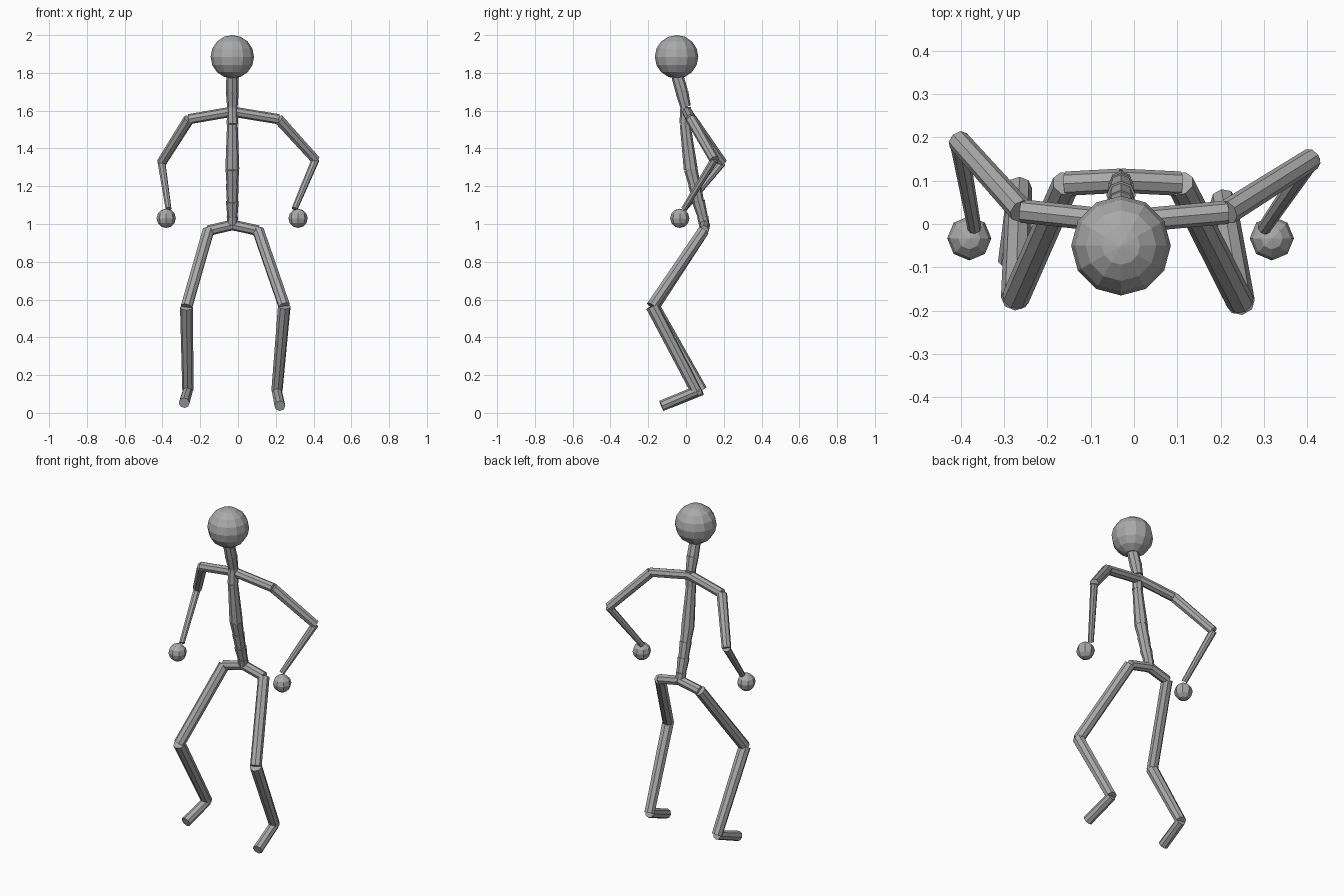
import bpy
import bmesh
from mathutils import Vector, Matrix

cube = bpy.data.objects.get("Cube")
if cube:
    bpy.data.objects.remove(cube)

grey = bpy.data.materials.new("plain_grey")
grey.use_nodes = True
COLOUR = (0.4, 0.4, 0.4, 1)
grey.diffuse_color = COLOUR
grey.node_tree.nodes["Principled BSDF"].inputs["Base Color"].default_value = COLOUR


def finish(name, bm):
    mesh = bpy.data.meshes.new(name)
    bm.to_mesh(mesh)
    bm.free()
    mesh.materials.append(grey)
    obj = bpy.data.objects.new(name, mesh)
    bpy.context.collection.objects.link(obj)


def ball(name, centre, radius, segments, rings):
    bm = bmesh.new()
    bmesh.ops.create_uvsphere(bm, u_segments=segments, v_segments=rings,
                              radius=radius, matrix=Matrix.Translation(centre))
    finish(name, bm)


def bone(name, start, end, r_start, r_end, sides=8):
    """Faceted rod between two joints."""
    a, b = Vector(start), Vector(end)
    turn = (b - a).to_track_quat("Z", "Y").to_matrix().to_4x4()
    bm = bmesh.new()
    bmesh.ops.create_cone(bm, cap_ends=True, segments=sides, radius1=r_start,
                          radius2=r_end, depth=(b - a).length,
                          matrix=Matrix.Translation((a + b) / 2) @ turn)
    finish(name, bm)


MID = -0.03

# Head
ball("head", (MID, -0.05, 1.885), 0.115, 12, 8)

# Spine and neck: height, depth and the radii of the piece above each joint
spine = [(0.98, 0.1, 0.026, 0.03), (1.04, 0.088, 0.027, 0.034),
         (1.12, 0.066, 0.029, 0.034), (1.21, 0.045, 0.031, 0.036),
         (1.29, 0.025, 0.037, 0.028), (1.53, -0.005, 0.03, 0.028),
         (1.62, -0.002, 0.028, 0.034), (1.70, -0.022, 0.033, 0.032)]
joints = [(MID, y, z) for z, y, _, _ in spine] + [(MID, -0.045, 1.78)]
for i, (_, _, low, high) in enumerate(spine):
    bone(f"spine_{i + 1}", joints[i], joints[i + 1], low, high)

# Joint positions of each side of the body
chest, pelvis = (MID, 0.005, 1.595), (MID, 0.1, 0.995)
body = {
    "left": dict(shoulder=(0.215, 0.027, 1.555), elbow=(0.41, 0.15, 1.34),
                 wrist=(0.3, -0.01, 1.08), hand=(0.318, -0.033, 1.03),
                 hip=(0.107, 0.093, 0.965), knee=(0.245, -0.18, 0.565),
                 ankle=(0.206, 0.054, 0.115), toe=(0.222, -0.13, 0.037)),
    "right": dict(shoulder=(-0.26, 0.03, 1.555), elbow=(-0.405, 0.192, 1.325),
                  wrist=(-0.368, -0.01, 1.08), hand=(-0.38, -0.033, 1.03),
                  hip=(-0.157, 0.093, 0.965), knee=(-0.273, -0.17, 0.56),
                  ankle=(-0.265, 0.083, 0.12), toe=(-0.285, -0.09, 0.053)),
}

for side, p in body.items():
    # Arm
    bone(f"{side}_collar", chest, p["shoulder"], 0.027, 0.027)
    bone(f"{side}_upper_arm", p["shoulder"], p["elbow"], 0.029, 0.026)
    bone(f"{side}_forearm", p["elbow"], p["wrist"], 0.021, 0.016)
    ball(f"{side}_hand", p["hand"], 0.051, 8, 6)
    # Leg
    bone(f"{side}_hip", pelvis, p["hip"], 0.028, 0.028)
    bone(f"{side}_thigh", p["hip"], p["knee"], 0.032, 0.032)
    bone(f"{side}_shin", p["knee"], p["ankle"], 0.034, 0.03)
    bone(f"{side}_foot", p["ankle"], p["toe"], 0.027, 0.029)
